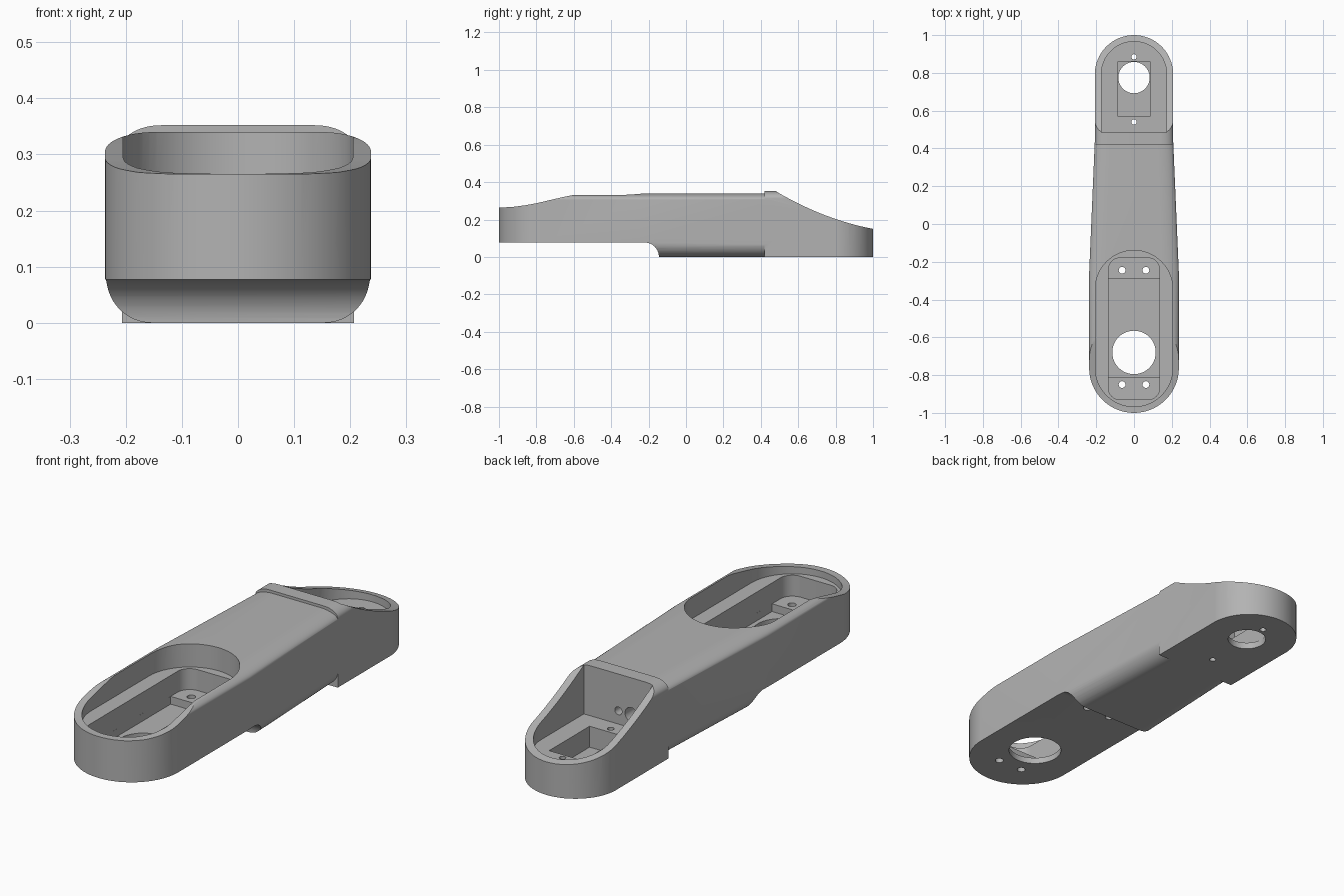
import bpy, bmesh
from math import sin, cos, pi
from mathutils import Vector

cube = bpy.data.objects.get("Cube")
if cube:
    bpy.data.objects.remove(cube, do_unlink=True)

grey = bpy.data.materials.new("plain grey")
grey.use_nodes = True
grey.diffuse_color = (0.45, 0.45, 0.45, 1)
grey.node_tree.nodes["Principled BSDF"].inputs["Base Color"].default_value = (0.45, 0.45, 0.45, 1)


def loft(name, rings):
    """Closed solid through rings with equal point counts."""
    bm = bmesh.new()
    loops = [[bm.verts.new(p) for p in ring] for ring in rings]
    n = len(loops[0])
    for a, b in zip(loops, loops[1:]):
        for i in range(n):
            j = (i + 1) % n
            bm.faces.new((a[i], a[j], b[j], b[i]))
    bm.faces.new(loops[0])
    bm.faces.new(loops[-1])
    bmesh.ops.recalc_face_normals(bm, faces=bm.faces)
    mesh = bpy.data.meshes.new(name)
    bm.to_mesh(mesh)
    bm.free()
    mesh.materials.append(grey)
    ob = bpy.data.objects.new(name, mesh)
    bpy.context.collection.objects.link(ob)
    return ob


def prism(name, pts, lo, hi, axis="z"):
    place = {"z": lambda u, v, h: (u, v, h),
             "x": lambda u, v, h: (h, u, v),
             "y": lambda u, v, h: (u, h, v)}[axis]
    return loft(name, [[place(u, v, h) for u, v in pts] for h in (lo, hi)])


def combine(target, tool, op):
    mod = target.modifiers.new(op.lower(), "BOOLEAN")
    mod.operation, mod.object, mod.solver = op, tool, "EXACT"
    bpy.context.view_layer.objects.active = target
    bpy.ops.object.modifier_apply(modifier=mod.name)
    bpy.data.objects.remove(tool, do_unlink=True)


def arc(cx, cy, rx, ry, a0, a1, n):
    return [(cx + rx * cos(a0 + (a1 - a0) * i / n),
             cy + ry * sin(a0 + (a1 - a0) * i / n)) for i in range(n + 1)]


def circle(cx, cy, r, n=48):
    return arc(cx, cy, r, r, 0, 2 * pi, n)[:-1]


def slot(r, y0, y1, corner=None):
    """Rounded rectangle, half width r, with corner radius."""
    c = corner or r
    pts = []
    for k, (sx, y) in enumerate([(1, y1 - c), (-1, y1 - c), (-1, y0 + c), (1, y0 + c)]):
        pts += arc(sx * (r - c), y, c, c, k * pi / 2, (k + 1) * pi / 2, 16)
    # drop coincident points
    out = []
    for p in pts:
        if all((Vector(p) - Vector(q)).length > 1e-5 for q in out):
            out.append(p)
    return out


def rect(w, y0, y1):
    return [(-w, y0), (w, y0), (w, y1), (-w, y1)]


def section(w, y, top, rx, rz, bottom):
    """Cross-section across the arm with rounded shoulders."""
    right = arc(w - bottom, 0.077, bottom, 0.077, -pi / 2, 0, 12) if bottom else [(w, 0)]
    right += arc(w - rx, top - rz, rx, rz, 0, pi / 2, 12)
    return [(x, y, z) for x, z in right] + [(-x, y, z) for x, z in reversed(right)]


# Main arm: tapered loft, trimmed to its plan and side profile
arm = loft("arm_link", [section(w, y, 0.34, 0.09, 0.035, 0.078)
                        for w, y in ((0.237, -1.1), (0.237, -0.25), (0.207, 0.45))])
combine(arm, prism("front_plan", slot(0.2375, -1.0, 0.9), -0.1, 0.5), "INTERSECT")
side = [(-1.1, 0.265), (-0.97, 0.265), (-0.92, 0.268), (-0.86, 0.276), (-0.8, 0.287),
        (-0.74, 0.301), (-0.68, 0.315), (-0.63, 0.326), (-0.59, 0.333), (-0.54, 0.337),
        (-0.48, 0.36), (0.6, 0.36), (0.6, -0.1), (-0.145, -0.1)]
side += arc(-0.22, 0, 0.075, 0.077, 0, pi / 2, 12) + [(-1.1, 0.077)]
combine(arm, prism("side_profile", side, -0.4, 0.4, "x"), "INTERSECT")

# Rear housing: square-bottomed, sloping down to the round end
rear = loft("rear_housing", [section(0.207, y, 0.352, 0.07, 0.04, 0) for y in (0.42, 1.1)])
combine(rear, prism("rear_plan", slot(0.2075, 0.0, 1.0), -0.1, 0.5), "INTERSECT")
slope = [(0.3, -0.1), (1.1, -0.1), (1.1, 0.13)]
slope += [(1.0 - 0.51 * t, 0.15 + 0.095 * t + 0.1 * t * t)
          for t in [i / 16 for i in range(17)]]
slope += [(0.48, 0.4), (0.3, 0.4)]
combine(rear, prism("rear_profile", slope, -0.4, 0.4, "x"), "INTERSECT")
combine(arm, rear, "UNION")

# Front pocket: wide recess, motor bay, lower bay between the mounting tabs
cuts = [(slot(0.205, -0.967, -0.14), 0.235, 0.6),
        (slot(0.135, -0.93, -0.18, 0.06), 0.14, 0.6),
        (rect(0.1349, -0.81, -0.29), 0.105, 0.2),
        (circle(0, -0.68, 0.115), -0.1, 0.3)]
cuts += [(circle(sx * 0.063, y, 0.018, 20), -0.1, 0.3) for sx in (-1, 1) for y in (-0.245, -0.85)]

# Rear pocket: recess with flat inner wall, motor bay and holes
recess = [(0.173, 0.485)] + arc(0, 0.793, 0.173, 0.173, 0, pi, 32) + [(-0.173, 0.485)]
cuts += [(recess, 0.125, 0.6),
         (rect(0.085, 0.57, 0.86), 0.03, 0.3),
         (circle(0, 0.775, 0.083), -0.1, 0.3)]
cuts += [(circle(0, y, 0.014, 20), -0.1, 0.3) for y in (0.54, 0.885)]
for pts, lo, hi in cuts:
    combine(arm, prism("cutter", pts, lo, hi), "DIFFERENCE")

# Cable holes in the inner wall of the rear pocket
for x, r in ((0, 0.018), (-0.065, 0.032)):
    combine(arm, prism("cable_hole", circle(x, 0.185, r, 24), 0.35, 0.55, "y"), "DIFFERENCE")

# Smooth curved walls, crisp edges
bpy.ops.object.select_all(action="DESELECT")
arm.select_set(True)
bpy.context.view_layer.objects.active = arm
bpy.ops.object.shade_smooth_by_angle(angle=pi / 7)
